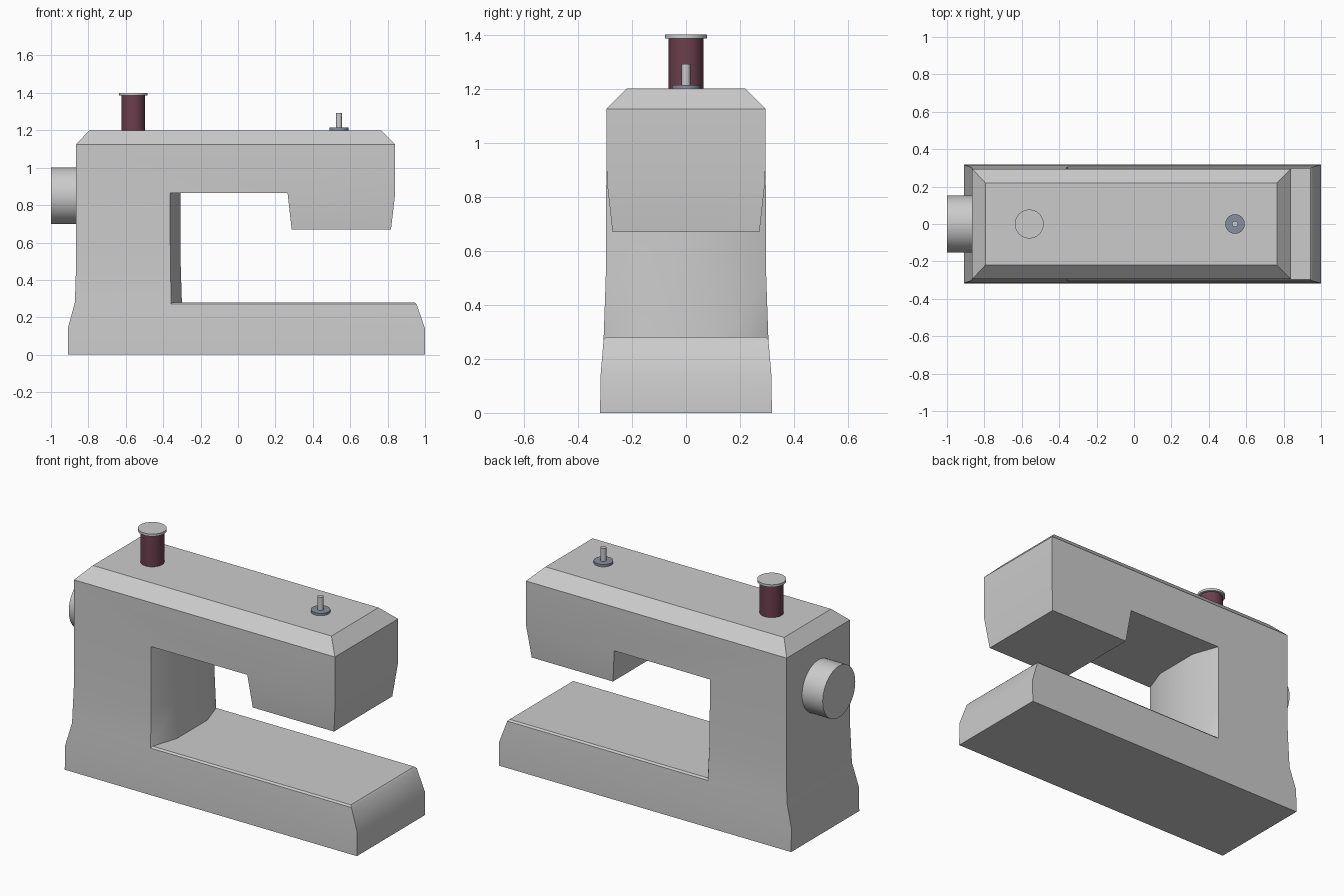
import bpy, bmesh, math

if "Cube" in bpy.data.objects:
    bpy.data.objects.remove(bpy.data.objects["Cube"])


def finish(obj, name, color=None, angle=30):
    obj.name = name
    bpy.ops.object.select_all(action='DESELECT')
    obj.select_set(True)
    bpy.context.view_layer.objects.active = obj
    bpy.ops.object.shade_smooth_by_angle(angle=math.radians(angle))
    if color:
        mat = bpy.data.materials.new(name + "_colour")
        mat.diffuse_color = color
        mat.use_nodes = True
        mat.node_tree.nodes["Principled BSDF"].inputs["Base Color"].default_value = mat.diffuse_color
        obj.data.materials.append(mat)


def cylinder(name, r, start, end, axis='z', color=None, sides=48):
    mid = [(a + b) / 2 for a, b in zip(start, end)]
    depth = sum(abs(a - b) for a, b in zip(start, end))
    rot = (0, math.pi / 2, 0) if axis == 'x' else (0, 0, 0)
    bpy.ops.mesh.primitive_cylinder_add(vertices=sides, radius=r, depth=depth,
                                        location=mid, rotation=rot)
    finish(bpy.context.object, name, color)


# Body outline: x, z, half depth, and bulge of the inner pillar wall
outline = [
    (-.91, 0, .318, 0), (1, 0, .318, 0), (1, .14, .316, 0), (.955, .27, .305, 0),
    (.945, .28, .296, 0), (-.35, .28, .296, .05), (-.362, .5, .297, .055),
    (-.363, .865, .295, .055), (.265, .865, .292, 0), (.287, .67, .272, 0),
    (.818, .67, .272, 0), (.84, .86, .293, 0), (.84, 1.125, .295, 0),
    (.765, 1.2, .22, 0), (-.795, 1.2, .22, 0), (-.865, 1.125, .295, 0),
    (-.865, .865, .295, 0), (-.865, .5, .297, 0), (-.872, .28, .304, 0),
    (-.91, .14, .316, 0)]
rows = [(-1, 0), (-.48, 1), (.48, 1), (1, 0)]

# Body: skin across the depth
bm = bmesh.new()
rings = [[bm.verts.new((x + b * k, hy * f, z)) for x, z, hy, b in outline]
         for f, k in rows]
n = len(outline)
for r0, r1 in zip(rings, rings[1:]):
    for i in range(n):
        j = (i + 1) % n
        bm.faces.new((r0[i], r0[j], r1[j], r1[i]))

# Body: front and back panels, with the bed edge chamfer (index 20 is its corner)
panels = [(0, 1, 2, 19), (19, 2, 3, 20, 18), (18, 20, 6, 17), (17, 6, 7, 16),
          (16, 7, 8, 11, 12, 15), (8, 9, 10, 11), (12, 13, 14, 15),
          (20, 3, 4, 5), (20, 5, 6)]
for ring, s in ((rings[0], -1), (rings[-1], 1)):
    pts = ring + [bm.verts.new((-.357, .305 * s, .27))]
    for p in panels:
        bm.faces.new([pts[i] for i in p])
bmesh.ops.recalc_face_normals(bm, faces=bm.faces)
mesh = bpy.data.meshes.new("machine_body")
bm.to_mesh(mesh)
bm.free()
body = bpy.data.objects.new("machine_body", mesh)
bpy.context.collection.objects.link(body)
finish(body, "machine_body", angle=28)

# Hand wheel
cylinder("hand_wheel", .152, (-1, 0, .85), (-.855, 0, .85), axis='x')

# Thread spool and cap
cylinder("thread_spool", .064, (-.56, 0, 1.195), (-.56, 0, 1.386), color=(.15, .05, .075, 1))
cylinder("spool_cap", .077, (-.56, 0, 1.386), (-.56, 0, 1.4))

# Bobbin winder
cylinder("winder_disc", .052, (.54, 0, 1.195), (.54, 0, 1.214), color=(.25, .28, .34, 1))
cylinder("winder_pin", .016, (.54, 0, 1.21), (.54, 0, 1.292), sides=16)
